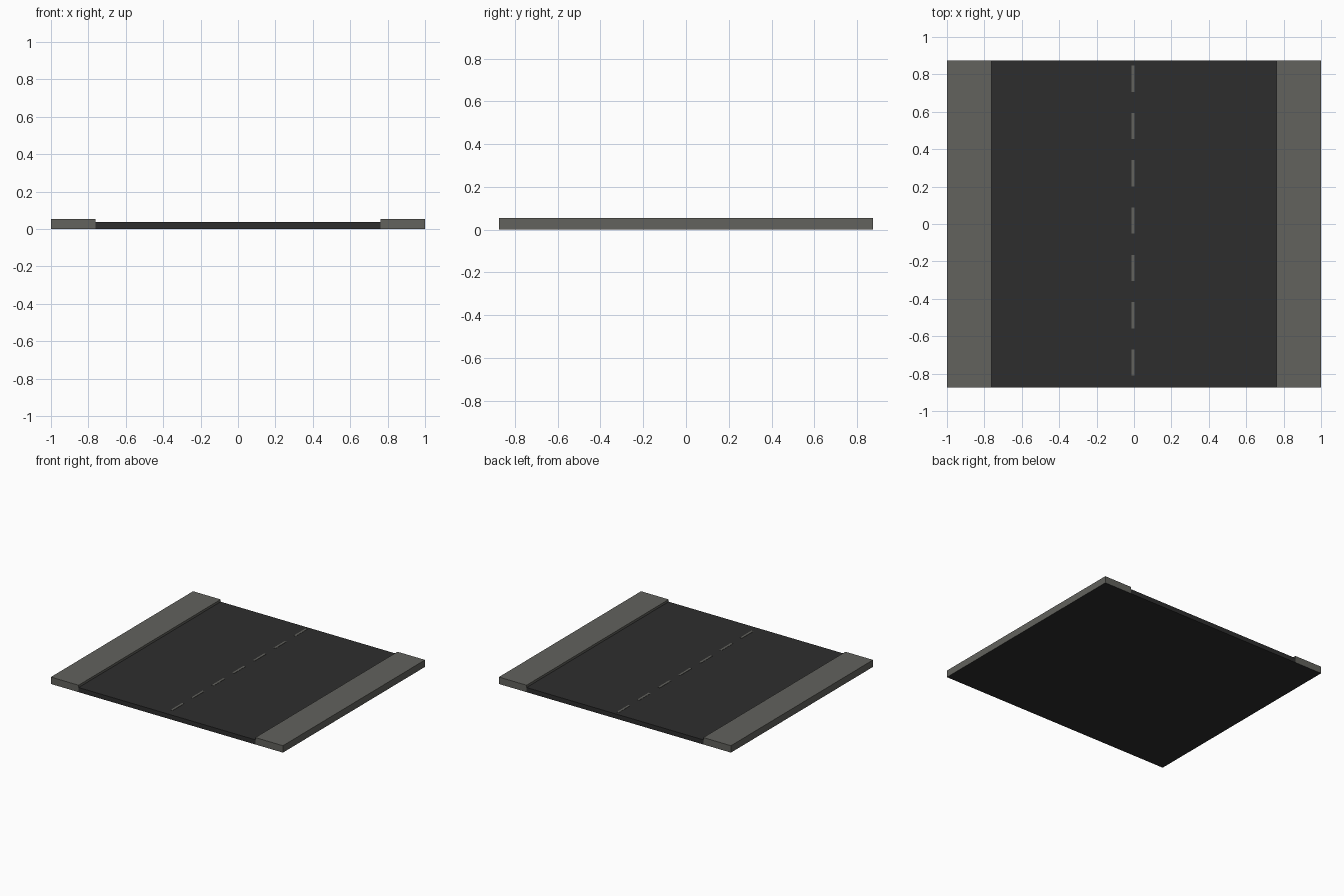
import bpy, bmesh

if "Cube" in bpy.data.objects:
    bpy.data.objects.remove(bpy.data.objects["Cube"])


def material(name, rgb):
    m = bpy.data.materials.new(name)
    m.diffuse_color = (*rgb, 1)
    m.use_nodes = True
    m.node_tree.nodes["Principled BSDF"].inputs["Base Color"].default_value = m.diffuse_color
    return m


asphalt = material("dark asphalt", (0.027, 0.027, 0.027))
concrete = material("grey concrete", (0.122, 0.122, 0.110))


def box(name, lo, hi, mats, dark_base=False):
    """Axis-aligned box between two corners; optionally second material below."""
    bm = bmesh.new()
    bmesh.ops.create_cube(bm, size=1)
    for v in bm.verts:
        v.co = [l + (c + 0.5) * (h - l) for l, h, c in zip(lo, hi, v.co)]
    bm.normal_update()
    if dark_base:
        for f in bm.faces:
            f.material_index = 1 if f.normal.z < -0.5 else 0
    me = bpy.data.meshes.new(name)
    bm.to_mesh(me)
    bm.free()
    for m in mats:
        me.materials.append(m)
    ob = bpy.data.objects.new(name, me)
    bpy.context.collection.objects.link(ob)
    return ob


HALF_Y, CURB_X = 0.875, 0.762
ROAD_Z, WALK_Z = 0.036, 0.054

# Road surface
box("road", (-CURB_X, -HALF_Y, 0), (CURB_X, HALF_Y, ROAD_Z), [asphalt])

# Raised pavements on both sides, with dark undersides
box("left_pavement", (-1, -HALF_Y, 0), (-CURB_X, HALF_Y, WALK_Z), [concrete, asphalt], True)
box("right_pavement", (CURB_X, -HALF_Y, 0), (1, HALF_Y, WALK_Z), [concrete, asphalt], True)

# Dashed centre line
for i in range(7):
    y = 0.777 - i * 0.253
    box(f"lane_dash_{i + 1}", (-0.013, y - 0.07, ROAD_Z - 0.001),
        (0.004, y + 0.07, ROAD_Z + 0.002), [concrete])
